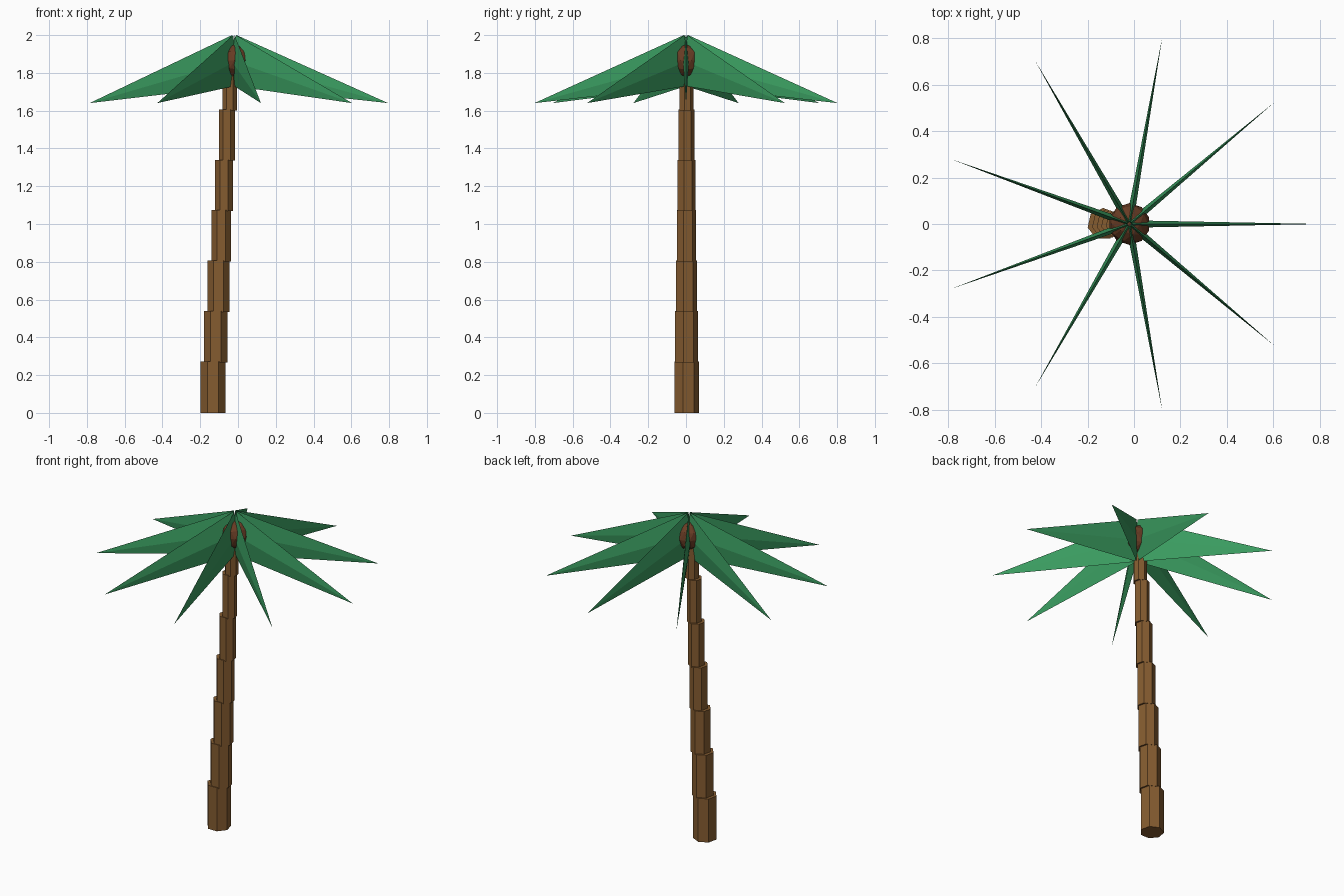
import bpy, bmesh, math
from mathutils import Matrix, Vector

if "Cube" in bpy.data.objects:
    bpy.data.objects.remove(bpy.data.objects["Cube"])


def srgb(r, g, b):
    lin = lambda c: c / 12.92 if c <= 0.04045 else ((c + 0.055) / 1.055) ** 2.4
    return (lin(r / 255), lin(g / 255), lin(b / 255), 1.0)


def material(name, rgb):
    m = bpy.data.materials.new(name)
    m.diffuse_color = srgb(*rgb)
    m.use_nodes = True
    m.node_tree.nodes["Principled BSDF"].inputs["Base Color"].default_value = m.diffuse_color
    return m


def add_object(name, bm, mat):
    bmesh.ops.recalc_face_normals(bm, faces=bm.faces[:])
    mesh = bpy.data.meshes.new(name)
    bm.to_mesh(mesh)
    bm.free()
    mesh.materials.append(mat)
    ob = bpy.data.objects.new(name, mesh)
    bpy.context.collection.objects.link(ob)
    return ob


bark = material("bark_brown", (133, 92, 48))
leaf = material("leaf_green", (58, 156, 96))
husk = material("husk_brown", (104, 60, 36))

CROWN_X = -0.02

# Leaning trunk: stepped seven-sided segments that get thinner upwards
STEP = 0.267
for i in range(7):
    radius = 0.069 - 0.005 * i
    bm = bmesh.new()
    ring = []
    for k in range(7):
        a = 2 * math.pi * k / 7
        ring.append(bm.verts.new((-0.1325 + 0.0147 * i + radius * math.sin(a),
                                  radius * math.cos(a), STEP * i)))
    base = bm.faces.new(ring)
    top = bmesh.ops.extrude_face_region(bm, geom=[base], use_keep_orig=True)
    verts = [v for v in top["geom"] if isinstance(v, bmesh.types.BMVert)]
    bmesh.ops.translate(bm, verts=verts, vec=(0, 0, STEP + 0.005))
    add_object(f"trunk_segment_{i + 1}", bm, bark)

# Round husk at the heart of the crown
bm = bmesh.new()
bmesh.ops.create_icosphere(bm, subdivisions=2, radius=0.09,
                           matrix=Matrix.Translation((CROWN_X, 0, 1.865)))
add_object("crown_husk", bm, husk)

# Nine thin drooping fronds: upright diamond section drawn out to a point
for i in range(9):
    a = 2 * math.pi * i / 9
    out = Vector((math.cos(a), math.sin(a), 0))
    side = Vector((-math.sin(a), math.cos(a), 0))
    centre = Vector((CROWN_X, 0, 0))
    bm = bmesh.new()
    section = [(0.012, 0, 2.0), (0, 0.016, 1.865), (0, 0, 1.73), (0, -0.016, 1.865)]
    root = [bm.verts.new(centre + out * r + side * s + Vector((0, 0, z)))
            for r, s, z in section]
    tip = bm.verts.new(centre + out * 0.815 + Vector((0, 0, 1.64)))
    for k in range(4):
        bm.faces.new((root[k], root[(k + 1) % 4], tip))
    bm.faces.new(root[::-1])
    add_object(f"frond_{i + 1}", bm, leaf)
